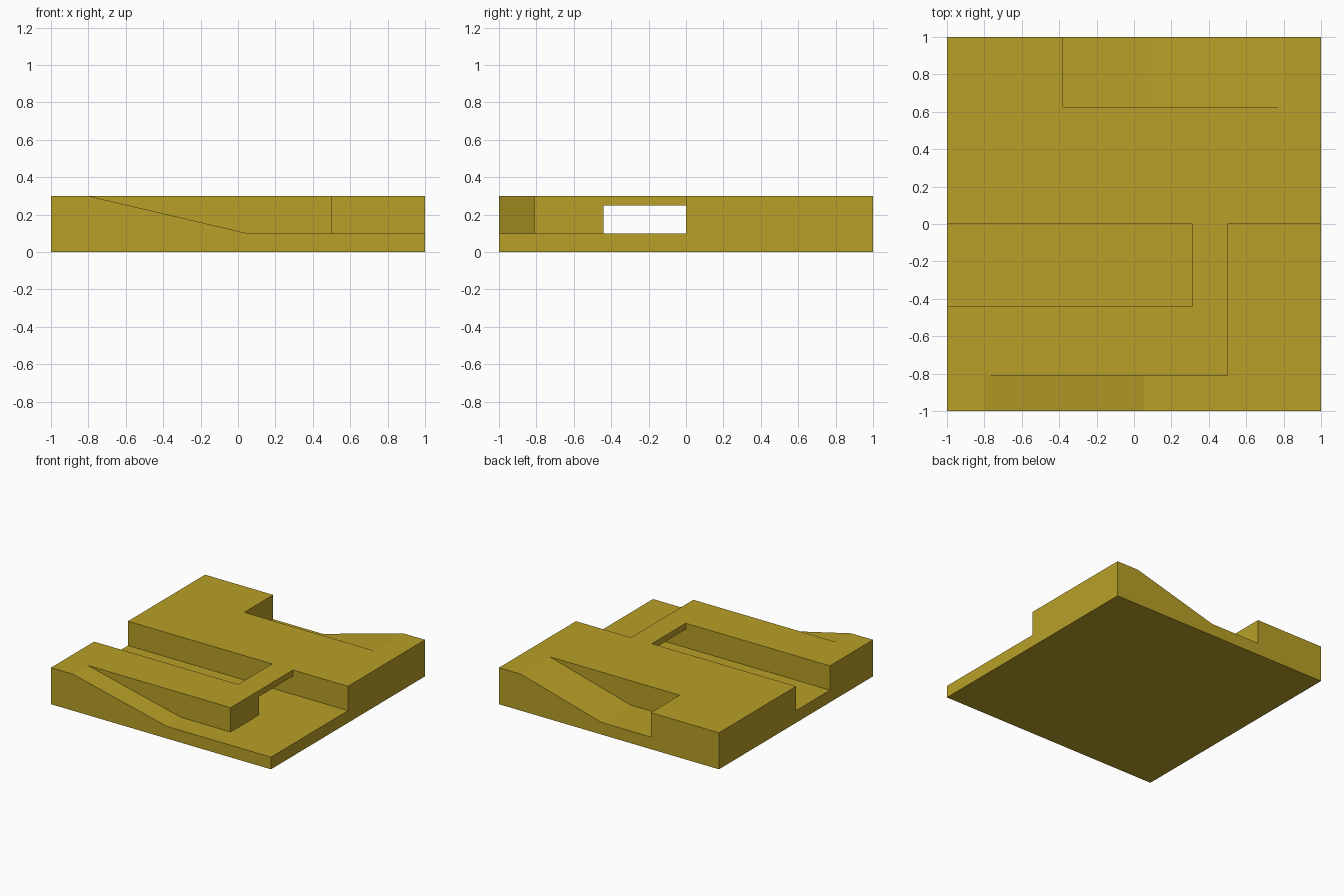
import bpy, bmesh

if "Cube" in bpy.data.objects:
    bpy.data.objects.remove(bpy.data.objects["Cube"])


def prism(name, profile, y0, y1):
    """Extrude an x-z profile between two y positions."""
    bm = bmesh.new()
    face = bm.faces.new([bm.verts.new((x, y0, z)) for x, z in profile])
    ext = bmesh.ops.extrude_face_region(bm, geom=[face])
    moved = [g for g in ext["geom"] if isinstance(g, bmesh.types.BMVert)]
    bmesh.ops.translate(bm, verts=moved, vec=(0, y1 - y0, 0))
    bmesh.ops.recalc_face_normals(bm, faces=bm.faces)
    mesh = bpy.data.meshes.new(name)
    bm.to_mesh(mesh)
    bm.free()
    obj = bpy.data.objects.new(name, mesh)
    bpy.context.collection.objects.link(obj)
    return obj


def rect(x0, x1, z0, z1):
    return [(x0, z0), (x1, z0), (x1, z1), (x0, z1)]


def ramp(side, foot, end):
    """Cutter profile: slope from the top down to the low floor, flat to its end."""
    top = side * 0.8
    over = top + (top - foot) / 2      # slope continued to z = 0.4
    return [(over, 0.4), (foot, 0.1), (end, 0.1), (end, 0.4)]


# Solid tile
tile = prism("terrain_tile", rect(-1, 1, 0, 0.3), -1, 1)

# Areas carved out of the tile
cutters = [
    prism("low_floor_cut", rect(0.5, 1.2, 0.1, 0.4), -1.2, 0),
    prism("front_ramp_cut", ramp(-1, 0.05, 1.2), -1.2, -0.81),
    prism("back_ramp_cut", ramp(1, 0.07, -0.38), 0.625, 1.2),
    prism("channel_cut", rect(-1.2, 0.31, 0.1, 0.4), -0.44, 0),
    prism("under_bridge_cut", rect(0.2, 0.7, 0.1, 0.25), -0.44, 0),
]
bpy.context.view_layer.objects.active = tile
for cutter in cutters:
    mod = tile.modifiers.new(cutter.name, "BOOLEAN")
    mod.operation = "DIFFERENCE"
    mod.solver = "EXACT"
    mod.object = cutter
    bpy.ops.object.modifier_apply(modifier=mod.name)
    bpy.data.objects.remove(cutter)

# Mustard colour
mat = bpy.data.materials.new("mustard")
mat.diffuse_color = (0.48, 0.35, 0.02, 1)
mat.use_nodes = True
mat.node_tree.nodes["Principled BSDF"].inputs["Base Color"].default_value = mat.diffuse_color
tile.data.materials.clear()
tile.data.materials.append(mat)
for poly in tile.data.polygons:
    poly.material_index = 0
